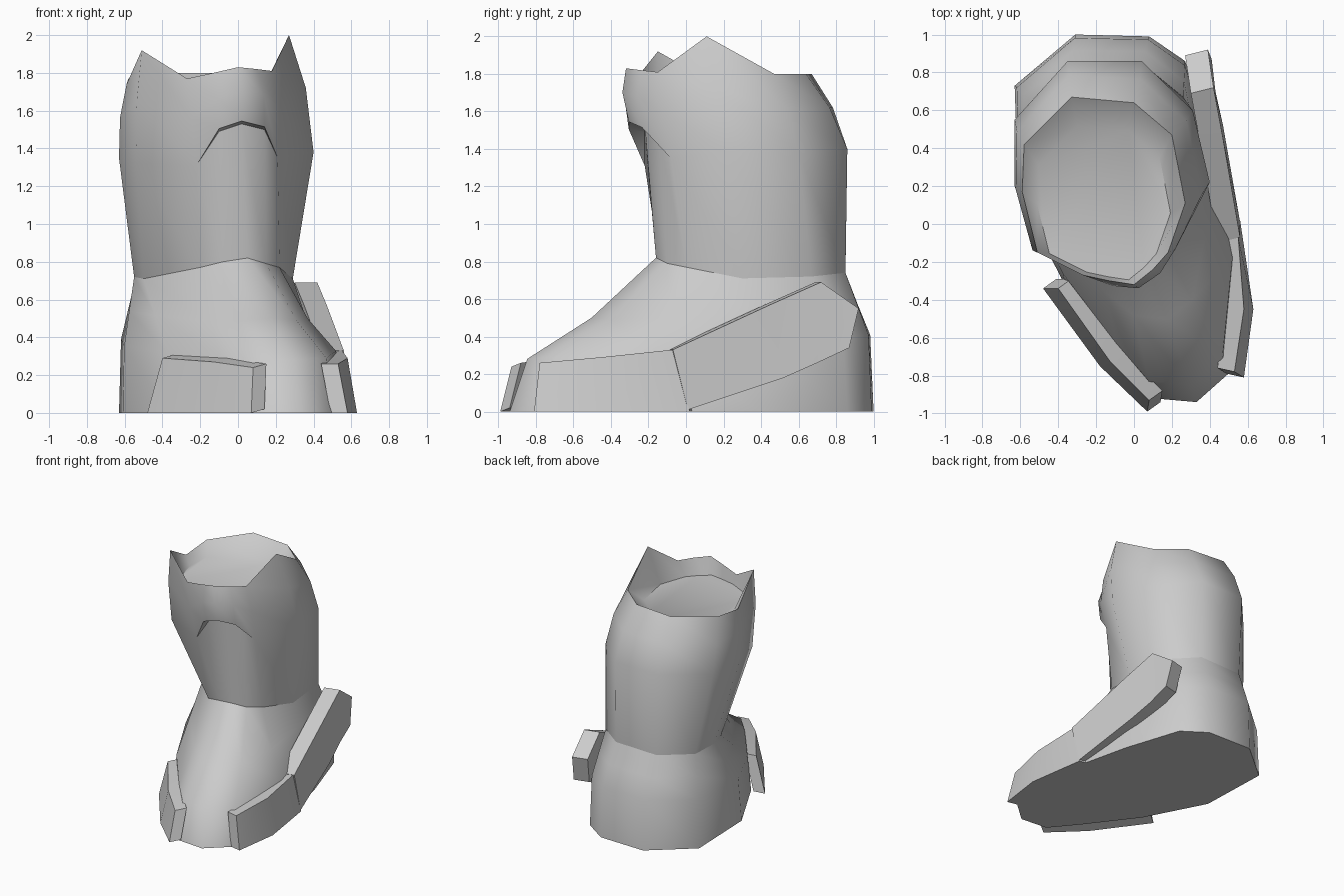
import bpy
import bmesh
from math import radians
from mathutils import Vector

default_cube = bpy.data.objects.get("Cube")
if default_cube:
    bpy.data.objects.remove(default_cube, do_unlink=True)

# Single plain colour
grey = bpy.data.materials.new("plain grey")
grey.use_nodes = True
grey.diffuse_color = (0.6, 0.6, 0.6, 1)
grey.node_tree.nodes["Principled BSDF"].inputs["Base Color"].default_value = grey.diffuse_color


def points(*coordinates):
    return [Vector(c) for c in coordinates]


def blend(ring_a, ring_b, amount):
    return [a.lerp(b, amount) for a, b in zip(ring_a, ring_b)]


def scale_about(ring, centre_x, centre_y, factor):
    """Scale a ring horizontally around a vertical axis."""
    return [Vector((centre_x + (p.x - centre_x) * factor,
                    centre_y + (p.y - centre_y) * factor, p.z)) for p in ring]


def loft(name, rings, cap_start=False, cap_end=False, smooth_angle=58):
    """Skin closed rings that all have the same number of points."""
    mesh = bpy.data.meshes.new(name)
    bm = bmesh.new()
    loops = [[bm.verts.new(p) for p in ring] for ring in rings]
    count = len(rings[0])
    for lower, upper in zip(loops, loops[1:]):
        for i in range(count):
            j = (i + 1) % count
            bm.faces.new((lower[i], lower[j], upper[j], upper[i]))
    if cap_start:
        bm.faces.new(list(reversed(loops[0])))
    if cap_end:
        bm.faces.new(loops[-1])
    bmesh.ops.remove_doubles(bm, verts=bm.verts[:], dist=0.0005)
    bmesh.ops.recalc_face_normals(bm, faces=bm.faces[:])
    bm.to_mesh(mesh)
    bm.free()
    mesh.materials.append(grey)
    part = bpy.data.objects.new(name, mesh)
    bpy.context.collection.objects.link(part)
    bpy.ops.object.select_all(action='DESELECT')
    part.select_set(True)
    bpy.context.view_layer.objects.active = part
    bpy.ops.object.shade_smooth_by_angle(angle=radians(smooth_angle))
    return part


def strap(name, outer_bottom, outer_top, inward):
    """A thick band running along paired bottom and top outer points."""
    inward = Vector(inward)
    sections = [[low, high, high + inward, low + inward]
                for low, high in zip(outer_bottom, outer_top)]
    return loft(name, sections, cap_start=True, cap_end=True, smooth_angle=30)


# Key rings, running from the back around the left side, front and right side
sole = points(
    (-.31, 1, 0), (.08, .99, 0), (.27, .86, 0), (.42, .4, 0),
    (.56, -.2, 0), (.51, -.78, 0), (.33, -.94, 0), (.1, -.92, 0),
    (-.08, -.7, 0), (-.36, -.33, 0), (-.61, .15, 0), (-.63, .73, 0))
ankle = points(
    (-.33, .85, .73), (.04, .85, .74), (.26, .67, .72), (.29, .3, .71),
    (.22, 0, .77), (.15, -.1, .79), (.05, -.16, .82), (-.08, -.14, .8),
    (-.2, -.1, .77), (-.5, .26, .71), (-.55, .42, .72), (-.54, .65, .72))
calf = points(
    (-.35, .86, 1.4), (.04, .86, 1.4), (.31, .6, 1.38), (.4, .22, 1.38),
    (.21, -.08, 1.35), (.14, -.15, 1.5), (.02, -.22, 1.53), (-.1, -.22, 1.49),
    (-.22, -.22, 1.31), (-.54, -.09, 1.32), (-.63, .2, 1.35), (-.63, .55, 1.36))
rim = points(
    (-.33, .67, 1.8), (0, .64, 1.8), (.2, .47, 1.8), (.27, .11, 2),
    (.18, -.15, 1.81), (.1, -.24, 1.82), (0, -.32, 1.83), (-.13, -.3, 1.8),
    (-.27, -.27, 1.77), (-.51, -.15, 1.92), (-.59, .17, 1.74), (-.58, .42, 1.77))

# Foot: the sole, the sidewall top, the instep and the ankle
sidewall = blend(sole, ankle, .12)
for p in sidewall:
    p.z = .34 + .07 * p.y
instep = blend(sidewall, ankle, .5)
for p in instep:
    if p.y < 0:
        p.z -= .05
loft("foot", [sole, sidewall, instep, ankle], cap_start=True)

# Shaft: a small hood overhangs the front, and the cuff closes with a sunken floor
hood = [p.copy() for p in calf]
for front_column in (5, 6, 7):
    hood[front_column] += Vector((0, -.085, .015))
cuff = scale_about(blend(hood, rim, .55), -.28, .2, 1.05)
floor = scale_about(rim, -.16, -.18, .82)
for p in floor:
    p.z = 1.69
loft("shaft", [ankle, calf, hood, cuff, rim, floor], cap_end=True)

# Straps around the foot
strap("left_toe_strap",
      points((.58, -.81, 0), (.63, -.45, 0), (.56, .02, 0)),
      points((.53, -.78, .26), (.58, -.45, .29), (.55, -.07, .33)),
      (-.09, .02, 0))
strap("left_heel_strap",
      points((.56, .01, .01), (.47, .52, .18), (.43, .7, .26), (.41, .87, .34)),
      points((.56, -.07, .33), (.47, .45, .57), (.42, .72, .69), (.39, .92, .55)),
      (-.12, -.03, 0))
strap("right_toe_strap",
      points((-.48, -.34, 0), (-.18, -.75, 0), (.07, -.99, 0)),
      points((-.4, -.34, .29), (-.13, -.72, .27), (.08, -.93, .24)),
      (.07, .05, .02))
